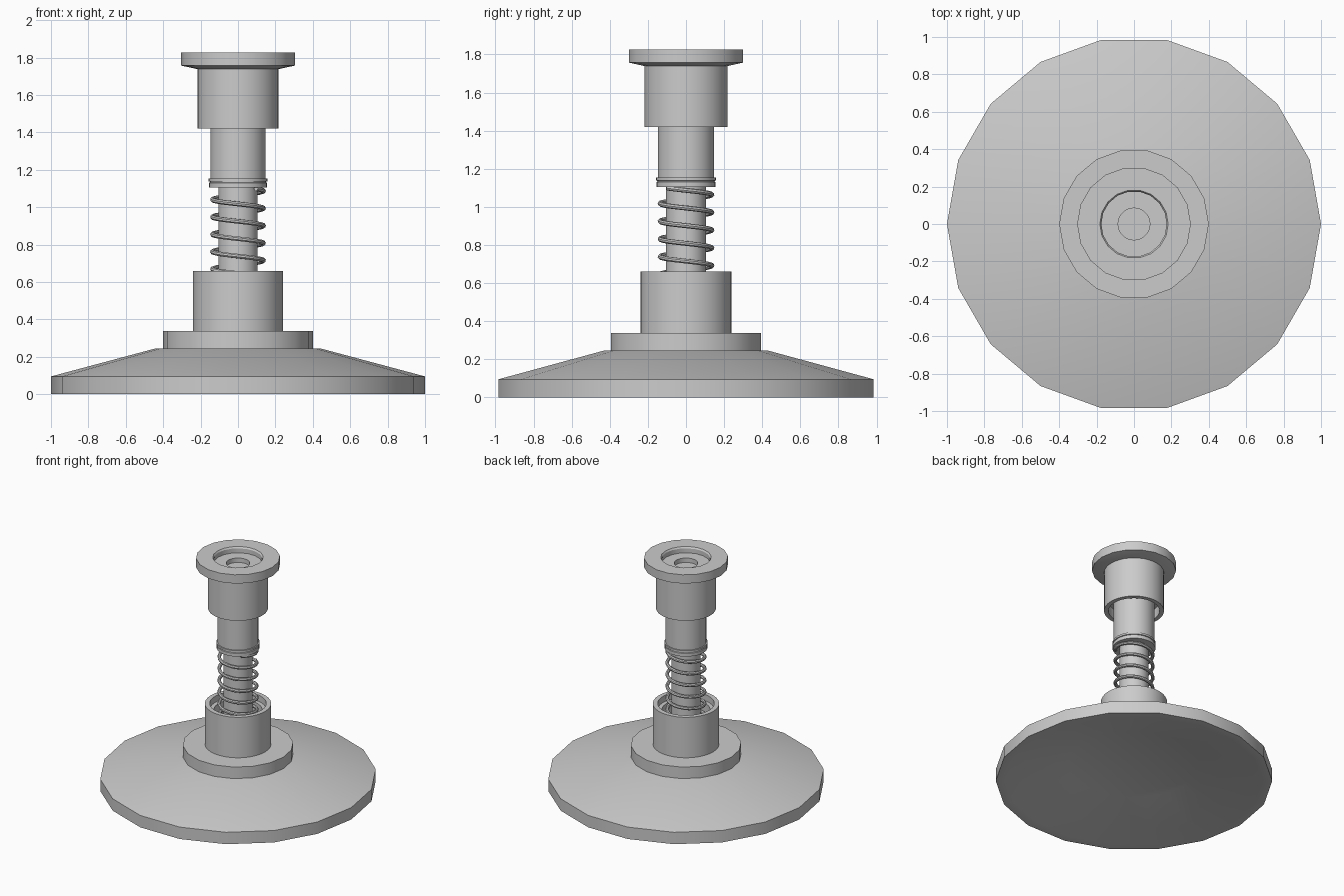
import bpy, math

if "Cube" in bpy.data.objects:
    bpy.data.objects.remove(bpy.data.objects["Cube"])


def smooth(obj):
    bpy.ops.object.select_all(action='DESELECT')
    obj.select_set(True)
    bpy.context.view_layer.objects.active = obj
    bpy.ops.object.shade_smooth_by_angle(angle=math.radians(30))


def lathe(name, profile, sides):
    """Revolve an (r, z) profile, ordered from bottom axis up the outside; r = 0 is a pole.
    Profiles without poles close into a ring."""
    verts, rings, faces = [], [], []
    for r, z in profile:
        n = 1 if r == 0 else sides
        rings.append([len(verts) + i for i in range(n)])
        for i in range(n):
            a = 2 * math.pi * i / sides
            verts.append((r * math.cos(a), r * math.sin(a), z))
    pairs = list(zip(rings, rings[1:]))
    if profile[0][0] > 0:
        pairs.append((rings[-1], rings[0]))
    for lo, hi in pairs:
        for i in range(sides):
            j = (i + 1) % sides
            if len(lo) == 1:
                faces.append((lo[0], hi[j], hi[i]))
            elif len(hi) == 1:
                faces.append((lo[i], lo[j], hi[0]))
            else:
                faces.append((lo[i], lo[j], hi[j], hi[i]))
    mesh = bpy.data.meshes.new(name)
    mesh.from_pydata(verts, [], faces)
    obj = bpy.data.objects.new(name, mesh)
    bpy.context.collection.objects.link(obj)
    smooth(obj)
    return obj


# Wide foot, hollow underneath
lathe("foot_cup", [(0, 0.14), (0.48, 0.14), (0.93, 0), (1, 0), (1, 0.095),
                   (0.44, 0.245), (0, 0.245)], 18)
lathe("foot_collar", [(0, 0.245), (0.4, 0.245), (0.4, 0.337), (0, 0.337)], 18)

# Socket that holds the spring, open at the top
lathe("lower_socket", [(0, 0.337), (0.24, 0.337), (0.24, 0.66), (0.205, 0.66),
                       (0.205, 0.61), (0.175, 0.61), (0.175, 0.5), (0, 0.5)], 36)

# Inner rod and the thicker sleeve above it
lathe("inner_rod", [(0, 0.5), (0.105, 0.5), (0.105, 1.12), (0, 1.12)], 32)
lathe("sleeve", [(0, 1.12), (0.148, 1.12), (0.148, 1.52), (0, 1.52)], 32)
lathe("spring_stop", [(0.105, 1.105), (0.155, 1.105), (0.155, 1.13), (0.15, 1.133),
                      (0.15, 1.136), (0.157, 1.138), (0.157, 1.153), (0.105, 1.153)], 32)

# Upper housing, open below around the sleeve
lathe("upper_housing", [(0, 1.5), (0.185, 1.5), (0.185, 1.42), (0.217, 1.42),
                        (0.217, 1.74), (0, 1.74)], 36)

# Top flange with a stepped recess and a centre bore
lathe("top_flange", [(0.12, 1.738), (0.217, 1.738), (0.304, 1.757), (0.304, 1.827),
                     (0.183, 1.827), (0.175, 1.815), (0.175, 1.775), (0.12, 1.775)], 18)
lathe("centre_bush", [(0, 1.742), (0.176, 1.742), (0.176, 1.78), (0.085, 1.78),
                      (0.085, 1.745), (0, 1.745)], 36)

# Coil spring
PITCH, STEPS, Z_TOP, Z_LOW, R = 0.093, 24, 1.087, 0.52, 0.136
count = int((Z_TOP + 0.012 - Z_LOW) / PITCH * STEPS)
curve = bpy.data.curves.new("coil_spring", 'CURVE')
curve.dimensions = '3D'
curve.bevel_depth = 0.013
curve.bevel_resolution = 2
curve.use_fill_caps = True
spline = curve.splines.new('POLY')
spline.points.add(count)
for k, p in enumerate(spline.points):
    t = k - 3
    a = 2 * math.pi * t / STEPS
    p.co = (R * math.cos(a), R * math.sin(a), Z_TOP - PITCH * t / STEPS, 1)
spring = bpy.data.objects.new("coil_spring", curve)
bpy.context.collection.objects.link(spring)
bpy.ops.object.select_all(action='DESELECT')
spring.select_set(True)
bpy.context.view_layer.objects.active = spring
bpy.ops.object.convert(target='MESH')
smooth(bpy.context.view_layer.objects.active)
